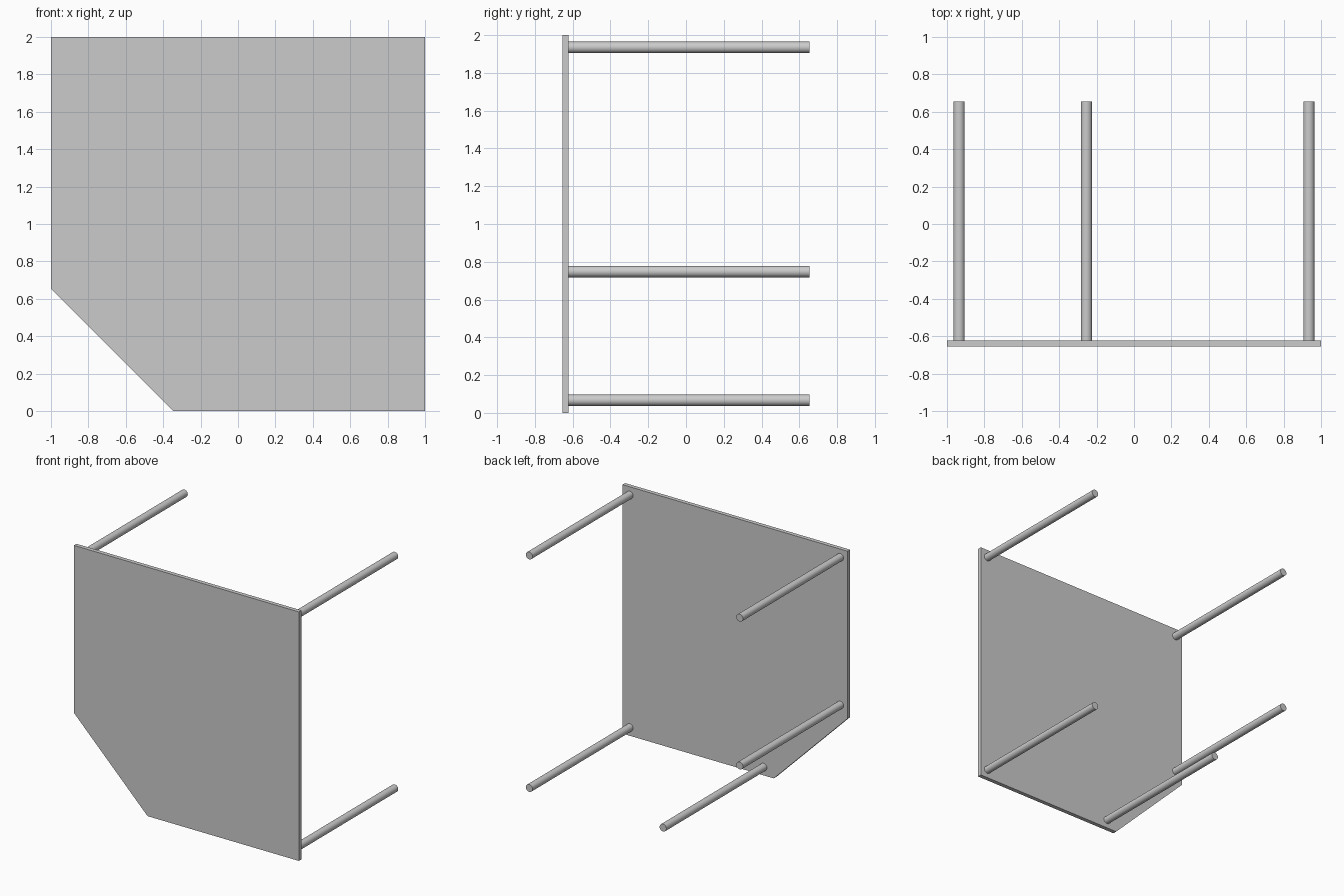
import bpy, bmesh
from math import pi

if "Cube" in bpy.data.objects:
    bpy.data.objects.remove(bpy.data.objects["Cube"])

FRONT, BACK = -0.655, 0.655
THICK = 0.033
ROD_R = 0.03

# Flat panel with one clipped lower corner
outline = [(-0.345, 0), (1, 0), (1, 2), (-1, 2), (-1, 0.655)]
bm = bmesh.new()
face = bm.faces.new([bm.verts.new((x, FRONT, z)) for x, z in outline])
ext = bmesh.ops.extrude_face_region(bm, geom=[face])
moved = [v for v in ext["geom"] if isinstance(v, bmesh.types.BMVert)]
bmesh.ops.translate(bm, verts=moved, vec=(0, THICK, 0))
bmesh.ops.recalc_face_normals(bm, faces=bm.faces)
mesh = bpy.data.meshes.new("panel")
bm.to_mesh(mesh)
bm.free()
bpy.context.collection.objects.link(bpy.data.objects.new("panel", mesh))


# Round rod standing off the back of the panel
def rod(name, x, z):
    start = FRONT + THICK
    bpy.ops.mesh.primitive_cylinder_add(
        vertices=32, radius=ROD_R, depth=BACK - start,
        location=(x, (start + BACK) / 2, z), rotation=(pi / 2, 0, 0))
    bpy.context.object.name = name
    bpy.ops.object.shade_smooth_by_angle()


# One rod near each corner of the panel
for name, x, z in [("rod_top_left", -0.935, 1.935),
                   ("rod_top_right", 0.935, 1.935),
                   ("rod_bottom_right", 0.935, 0.067),
                   ("rod_lower_left", -0.935, 0.748),
                   ("rod_bottom_left", -0.254, 0.067)]:
    rod(name, x, z)
